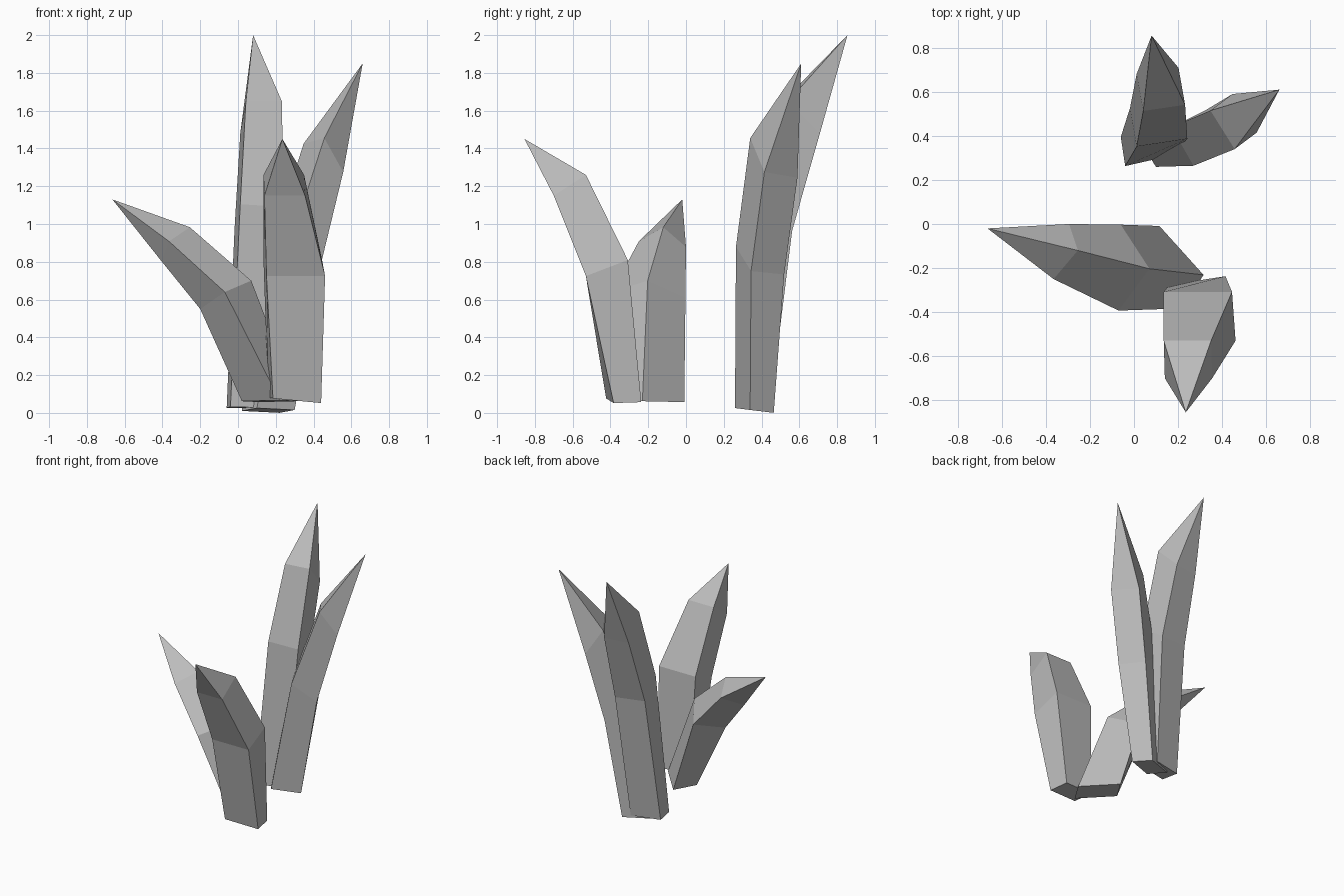
import bpy
import bmesh
from mathutils import Vector

default_cube = bpy.data.objects.get("Cube")
if default_cube:
    bpy.data.objects.remove(default_cube, do_unlink=True)


def make_material(name, colour):
    material = bpy.data.materials.new(name)
    material.use_nodes = True
    material.diffuse_color = colour
    shader = material.node_tree.nodes["Principled BSDF"]
    shader.inputs["Base Color"].default_value = colour
    shader.inputs["Roughness"].default_value = 0.8
    return material


plain_grey = make_material("plain grey", (0.5, 0.5, 0.5, 1))


def make_blade(name, sections, tip):
    """Loft a four-sided leaf through sections (centre, width, thickness) to a point."""
    bm = bmesh.new()
    rings = []
    for centre, width, thickness in sections:
        centre, width, thickness = Vector(centre), Vector(width) / 2, Vector(thickness) / 2
        corners = (
            centre - width + thickness,
            centre + width + thickness,
            centre + width - thickness,
            centre - width - thickness,
        )
        rings.append([bm.verts.new(corner) for corner in corners])
    point = bm.verts.new(tip)

    # Flat base, side walls, then the pointed end
    bm.faces.new(rings[0])
    for lower, upper in zip(rings, rings[1:]):
        for i in range(4):
            j = (i + 1) % 4
            bm.faces.new((lower[i], lower[j], upper[j], upper[i]))
    for i in range(4):
        bm.faces.new((rings[-1][i], rings[-1][(i + 1) % 4], point))
    bmesh.ops.recalc_face_normals(bm, faces=bm.faces[:])

    mesh = bpy.data.meshes.new(name)
    bm.to_mesh(mesh)
    bm.free()
    mesh.materials.append(plain_grey)
    blade = bpy.data.objects.new(name, mesh)
    bpy.context.collection.objects.link(blade)
    return blade


# Front leaf, leaning forward
make_blade("front_leaf", [
    ((.3, -.33, .067), (.255, .04, -.025), (.025, -.146, -.005)),
    ((.298, -.419, .767), (.31, 0, 0), (.016, -.222, -.085)),
    ((.245, -.615, 1.205), (.215, 0, 0), (.005, -.17, -.11)),
], tip=(.235, -.855, 1.45))

# Low leaf, leaning far out to the side
make_blade("side_leaf", [
    ((.168, -.196, .062), (.2, -.222, .005), (-.095, -.152, .005)),
    ((-.065, -.198, .625), (.13, -.2, .09), (-.14, -.19, -.06)),
    ((-.33, -.125, .893), (.04, -.12, .105), (-.11, -.13, -.075)),
], tip=(-.665, -.02, 1.13))

# Tallest leaf, leaning back
make_blade("tall_back_leaf", [
    ((.06, .354, .027), (.22, .05, -.005), (.02, -.132, .005)),
    ((.112, .457, 1.035), (.23, .035, -.015), (.03, -.175, .125)),
    ((.122, .611, 1.565), (.19, .028, 0), (.03, -.168, .17)),
], tip=(.08, .855, 2))

# Back leaf, leaning to the left
make_blade("left_back_leaf", [
    ((.16, .362, .013), (.2, .08, -.01), (.08, -.125, .015)),
    ((.3, .392, .806), (.16, .08, -.128), (.1, -.175, .018)),
    ((.452, .465, 1.35), (.1, .075, -.18), (.11, -.175, .03)),
], tip=(.66, .61, 1.85))
